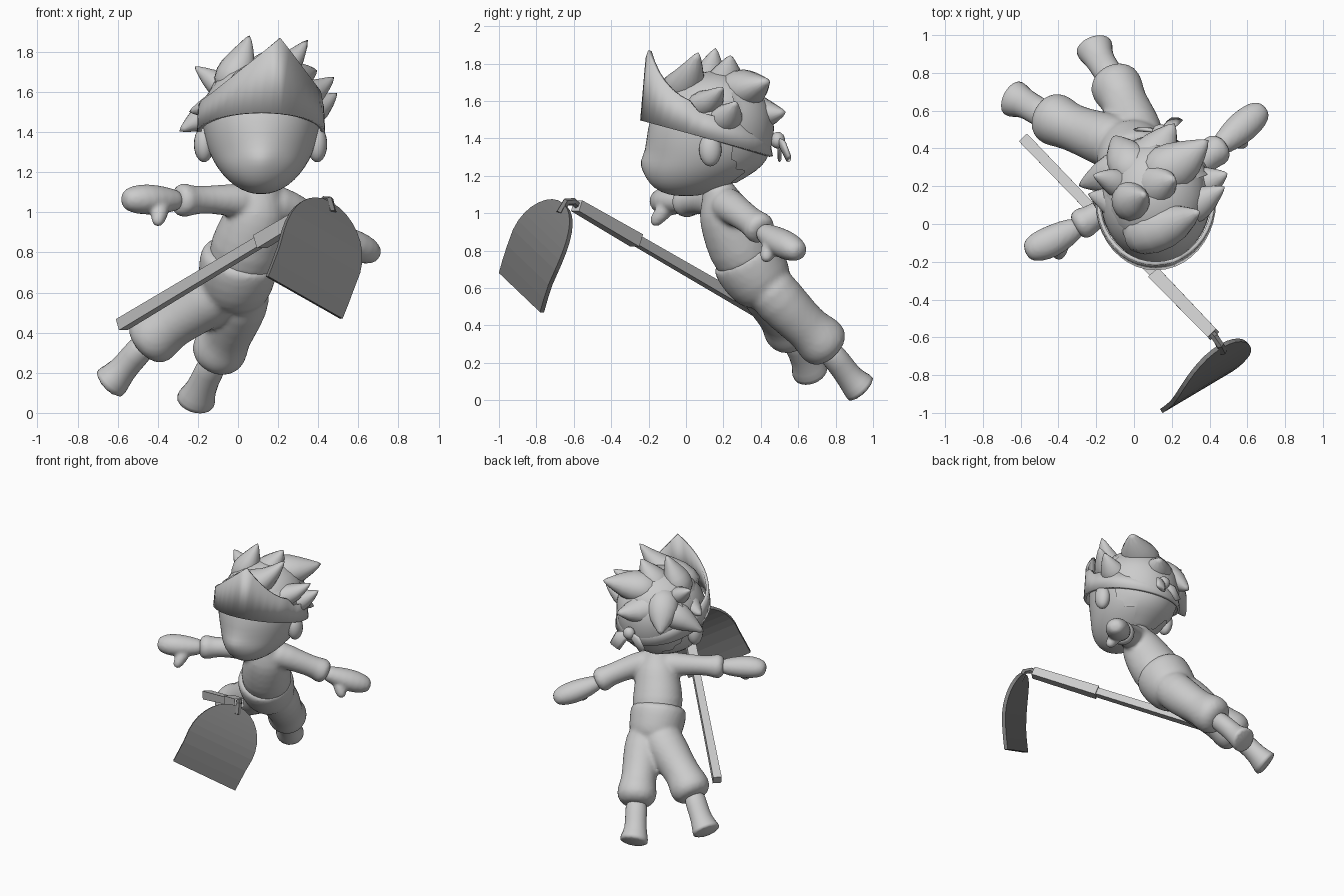
import bpy, bmesh, math
from mathutils import Vector

if "Cube" in bpy.data.objects:
    bpy.data.objects.remove(bpy.data.objects["Cube"])


def material(name, v):
    m = bpy.data.materials.new(name)
    m.diffuse_color = (v, v, v, 1)
    m.use_nodes = True
    m.node_tree.nodes["Principled BSDF"].inputs["Base Color"].default_value = m.diffuse_color
    return m


GREY = material("light grey", 0.6)
DARK = material("dark grey", 0.2)


def finish(name, bm, mat=GREY, smooth=True, subsurf=0):
    bmesh.ops.recalc_face_normals(bm, faces=bm.faces)
    me = bpy.data.meshes.new(name)
    bm.to_mesh(me)
    bm.free()
    me.materials.append(mat)
    for p in me.polygons:
        p.use_smooth = smooth
    ob = bpy.data.objects.new(name, me)
    bpy.context.collection.objects.link(ob)
    if subsurf:
        mod = ob.modifiers.new("round", 'SUBSURF')
        mod.levels = mod.render_levels = subsurf
    return ob


def merge(name, parts, voxel, repeat):
    """Fuse overlapping parts into one smooth skin."""
    bpy.context.view_layer.update()
    deps = bpy.context.evaluated_depsgraph_get()
    bm = bmesh.new()
    for ob in parts:
        bm.from_mesh(ob.evaluated_get(deps).to_mesh())
    for ob in parts:
        bpy.data.objects.remove(ob)
    ob = finish(name, bm)
    mod = ob.modifiers.new("fuse", 'REMESH')
    mod.mode, mod.voxel_size, mod.use_smooth_shade = 'VOXEL', voxel, True
    mod = ob.modifiers.new("soften", 'SMOOTH')
    mod.factor, mod.iterations = 0.5, repeat


def loft(bm, rings):
    n = len(rings[0])
    vs = [[bm.verts.new(p) for p in r] for r in rings]
    for a, b in zip(vs, vs[1:]):
        for i in range(n):
            bm.faces.new((a[i], a[(i + 1) % n], b[(i + 1) % n], b[i]))
    bm.faces.new(vs[0])
    bm.faces.new(vs[-1])


def tube(name, pts, sides=12, flat=1.0, up=(0, 0, 1), subsurf=1, mat=GREY, smooth=True, turn=0.0):
    """Loft round sections (x, y, z, radius) along a path; flat scales the up axis."""
    ps = [Vector(p[:3]) for p in pts]
    rings = []
    for i, p in enumerate(ps):
        t = (ps[min(i + 1, len(ps) - 1)] - ps[max(i - 1, 0)]).normalized()
        s = t.cross(Vector(up)).normalized()
        u = s.cross(t)
        r = pts[i][3]
        rings.append([p + s * r * math.cos(a) + u * r * flat * math.sin(a)
                      for a in (turn + math.tau * k / sides for k in range(sides))])
    bm = bmesh.new()
    loft(bm, rings)
    return finish(name, bm, mat, smooth, subsurf)


def ball(name, c, r, seg=20):
    bm = bmesh.new()
    bmesh.ops.create_uvsphere(bm, u_segments=seg, v_segments=seg // 2 + 2, radius=1)
    for v in bm.verts:
        v.co = Vector([v.co[i] * r[i] + c[i] for i in range(3)])
    return finish(name, bm)


# Head: horizontal sections (z, centre y, half width, half depth) with a soft nose bump
CX = 0.115
SECTIONS = [(1.09, 0.0, .03, .05), (1.11, 0.0, .10, .14), (1.16, .03, .17, .23),
            (1.23, .08, .225, .3), (1.28, .105, .25, .315), (1.33, .12, .272, .325),
            (1.45, .13, .3, .34), (1.58, .14, .29, .31), (1.68, .14, .2, .22), (1.73, .14, .1, .1)]


def skull(name, grow, y_min=None):
    bm = bmesh.new()
    rings = []
    for z, yc, rx, ry in SECTIONS:
        ring = []
        for k in range(32):
            dx, dy = rx * grow * math.cos(math.tau * k / 32), ry * grow * math.sin(math.tau * k / 32)
            if dy < 0:
                dy -= .045 * math.exp(-(dx / .08) ** 2 - ((z - 1.275) / .05) ** 2)
            ring.append((CX + dx, yc + dy, z))
        rings.append(ring)
    loft(bm, rings)
    if y_min is not None:
        bmesh.ops.delete(bm, geom=[v for v in bm.verts if v.co.y < y_min], context='VERTS')
    return finish(name, bm, subsurf=1)


skull("head", 1.0)
skull("hair_nape", 1.03, 0.2)
for side, x in (("left", -0.17), ("right", 0.395)):
    ball("ear_" + side, (x, .13, 1.34), (.05, .06, .09))

# Hair: rounded mass covered by broad lobes that end in points
ball("hair_mass", (.115, .15, 1.54), (.27, .29, .22))


def lock(name, body, neck, tip, r):
    """Lobe that grows out of the hair mass, swells, then narrows to its tip."""
    body, neck = Vector(body), Vector(neck)
    root = body + (body - neck) * 1.1
    root.z -= .03
    tube(name, [(*root, r * .75), (*body, r), (*neck, r * .75), (*tip, .004)], 8, .85)


lock("lock_front", (.1, -.03, 1.65), (.24, .01, 1.7), (.355, .07, 1.87), .15)
lock("lock_crown", (-.02, .12, 1.69), (.02, .13, 1.76), (.06, .16, 1.89), .13)
lock("lock_crown_back", (.11, .2, 1.68), (.16, .22, 1.74), (.22, .24, 1.85), .14)
lock("lock_back_right", (.18, .29, 1.66), (.29, .35, 1.67), (.4, .45, 1.71), .16)
lock("lock_right_high", (.31, .09, 1.58), (.39, .14, 1.6), (.485, .2, 1.68), .11)
lock("lock_right_low", (.33, .2, 1.5), (.41, .23, 1.52), (.5, .27, 1.6), .12)
lock("lock_back", (.09, .32, 1.55), (.14, .42, 1.52), (.22, .54, 1.54), .16)
lock("lock_back_left", (-.02, .31, 1.59), (-.07, .39, 1.52), (-.11, .47, 1.43), .14)
lock("lock_left_low", (-.08, .27, 1.52), (-.17, .25, 1.48), (-.3, .2, 1.4), .14)
lock("lock_left_high", (-.08, .21, 1.63), (-.14, .24, 1.67), (-.22, .26, 1.73), .09)
lock("lock_left_front", (-.07, .1, 1.54), (-.13, .13, 1.53), (-.25, .16, 1.5), .12)

# Headband: sloping strip rising to a point at the front
bm = bmesh.new()
low, high = [], []
for k in range(40):
    a = math.tau * k / 40
    ry = .365 if math.cos(a) > 0 else .345
    dx, dy = .32 * math.sin(a), -ry * math.cos(a)
    x, y = CX + dx, .12 + dy
    bottom = 1.43 - .27 * y
    top = bottom + .13
    if y < .05:
        slope = .78 if x < .22 else 1.3
        top = max(top, 1.87 - slope * abs(x - .215))
    low.append(bm.verts.new((x, y, bottom)))
    high.append(bm.verts.new((CX + dx * .98, .12 + dy * .93, top)))
for k in range(40):
    j = (k + 1) % 40
    bm.faces.new((low[k], low[j], high[j], high[k]))
band = finish("headband", bm)
mod = band.modifiers.new("thickness", 'SOLIDIFY')
mod.thickness = 0.02
mod.offset = -1
ball("headband_knot", (.14, .49, 1.39), (.045, .04, .045), 10)
tube("headband_tail_right", [(.14, .49, 1.39, .02), (.19, .52, 1.36, .05), (.22, .55, 1.29, .045)],
     6, .35, (0, 1, 0), 0)
tube("headband_tail_left", [(.14, .49, 1.39, .02), (.07, .5, 1.36, .04), (.02, .5, 1.29, .03)],
     6, .35, (0, 1, 0), 0)

# Shirt: leaning torso fused with both sleeves
torso = tube("torso", [(.12, .16, 1.18, .08), (.115, .18, 1.1, .10), (.105, .2, 1.03, .15),
                       (.08, .23, .94, .165), (.04, .28, .83, .185), (.01, .35, .7, .18)], 16, .95, (0, 1, 0))
sleeve_l = tube("sleeve_left", [(.1, .2, 1.05, .1), (.0, .15, 1.06, .09), (-.14, .08, 1.065, .07),
                                (-.24, .02, 1.06, .075), (-.25, .015, 1.06, .09), (-.32, -.025, 1.06, .088)])
sleeve_r = tube("sleeve_right", [(.11, .2, 1.04, .1), (.2, .22, 1.05, .1), (.32, .3, .99, .08),
                                 (.41, .37, .94, .078), (.42, .38, .93, .093), (.475, .42, .895, .088)])
merge("shirt", [torso, sleeve_l, sleeve_r], 0.015, 3)

# Trousers: waist and both legs with gathered cuffs
waist = tube("waist", [(.015, .3, .8, .17), (.01, .31, .785, .205), (-.005, .36, .69, .2),
                       (-.02, .425, .6, .18), (-.03, .46, .56, .12)], 16, .97, (0, 1, 0))
leg_l = tube("leg_left", [(-.04, .4, .66, .12), (-.1, .43, .6, .16), (-.22, .47, .52, .14),
                          (-.34, .515, .44, .125), (-.39, .54, .405, .145), (-.45, .567, .355, .15),
                          (-.485, .585, .325, .09)])
leg_r = tube("leg_right", [(.02, .4, .66, .12), (.03, .45, .59, .15), (-.01, .55, .48, .14),
                           (-.055, .655, .38, .122), (-.075, .695, .345, .14), (-.105, .75, .29, .15),
                           (-.125, .79, .25, .09)])
merge("trousers", [waist, leg_l, leg_r], 0.015, 4)

# Feet
tube("foot_left", [(-.45, .56, .36, .08), (-.52, .605, .28, .078), (-.58, .64, .21, .078),
                   (-.63, .66, .155, .105), (-.648, .67, .14, .105)], flat=.9)
tube("foot_right", [(-.1, .74, .29, .08), (-.15, .82, .2, .078), (-.185, .875, .12, .078),
                    (-.208, .925, .07, .105), (-.215, .945, .05, .105)], flat=.9)

# Mitten hands with thumbs
palm = tube("palm", [(-.27, 0, 1.06, .05), (-.36, -.05, 1.06, .078), (-.45, -.1, 1.065, .092),
                     (-.53, -.13, 1.065, .08), (-.58, -.15, 1.06, .045)], flat=.9)
thumb = tube("thumb", [(-.38, -.08, 1.05, .05), (-.39, -.13, 1.0, .05), (-.405, -.185, .93, .032)], 8)
merge("hand_left", [palm, thumb], 0.012, 3)
palm = tube("palm", [(.43, .39, .915, .05), (.51, .46, .87, .078), (.58, .52, .835, .092),
                     (.65, .58, .805, .08), (.695, .62, .785, .045)], flat=.9)
thumb = tube("thumb", [(.53, .46, .86, .05), (.555, .44, .8, .05), (.595, .42, .735, .032)], 8)
merge("hand_right", [palm, thumb], 0.012, 3)

# Hoe: square shaft with a thicker upper grip, and a hook
P, Q = Vector((-.58, .45, .44)), Vector((.42, -.585, 1.04))
for name, t0, r0, t1, r1 in (("hoe_shaft", 0, .042, .72, .036), ("hoe_grip", .69, .05, 1, .044)):
    tube(name, [(*P.lerp(Q, t0), r0), (*P.lerp(Q, t1), r1)], 4, subsurf=0, smooth=False, turn=math.pi / 4)
tube("hoe_hook", [(*P.lerp(Q, .98), .02), (.43, -.6, 1.06, .022), (.455, -.64, 1.06, .022),
                  (.47, -.675, 1.0, .022)], 6, subsurf=0, mat=DARK, smooth=False, up=(.7, .7, 0))

# Blade: bowed plate with a rounded top
M = Vector((.33, -.88, .575))
right = Vector((.37, .22, -.21)).normalized()
normal = Vector((.59, -.77, .24)).normalized()
up = normal.cross(right).normalized()
rows = [(h, .24) for h in (0, .08, .16)]
rows += [(.25 + .29 * math.sin(a), .24 * math.cos(a) + .005) for a in (math.pi / 16 * k for k in range(9))]
bm = bmesh.new()
prev = None
for h, w in rows:
    base = M + up * h + normal * .045 * math.sin(math.pi * h / .58)
    pair = [bm.verts.new(base - right * w), bm.verts.new(base + right * w)]
    if prev:
        bm.faces.new((prev[0], prev[1], pair[1], pair[0]))
    prev = pair
blade = finish("hoe_blade", bm, DARK, False)
mod = blade.modifiers.new("thickness", 'SOLIDIFY')
mod.thickness = 0.025
mod.offset = 0
